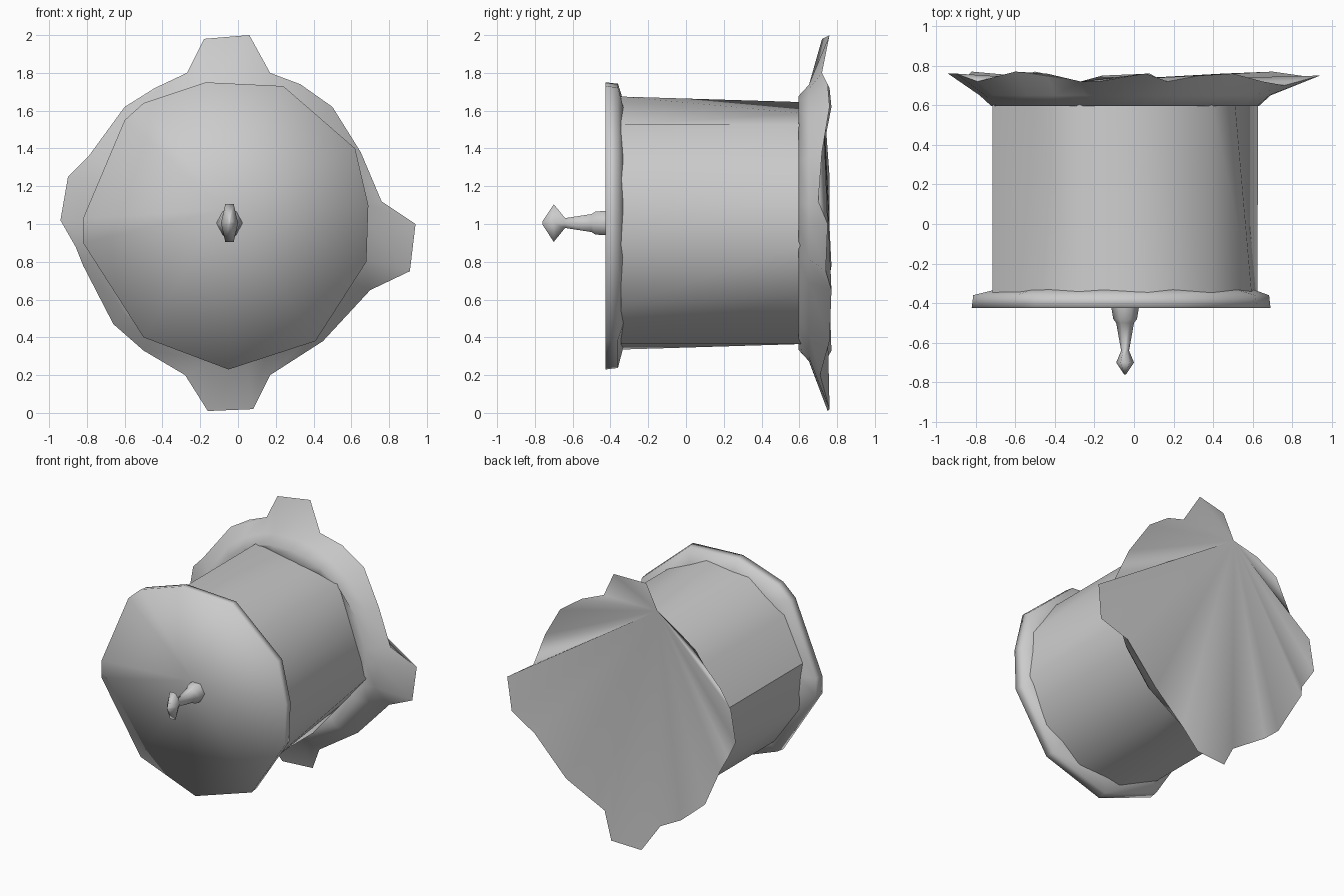
import bpy, bmesh, math
from mathutils import Vector

old = bpy.data.objects.get("Cube")
if old:
    bpy.data.objects.remove(old)

CX, CZ = -0.045, 1.005       # axis of the drum

grey = bpy.data.materials.new("light_grey")
grey.use_nodes = True
colour = (0.6, 0.6, 0.6, 1)
grey.diffuse_color = colour
grey.node_tree.nodes["Principled BSDF"].inputs["Base Color"].default_value = colour


def loft(name, rings, start=None, end=None, sharp_rail=None, sharp_end=False):
    """Join rings of points with quads; a cap is 'centre' or the index of a fan corner."""
    bm = bmesh.new()
    loops = [[bm.verts.new(p) for p in ring] for ring in rings]
    n = len(loops[0])
    for a, b in zip(loops, loops[1:]):
        for i in range(n):
            j = (i + 1) % n
            bm.faces.new((a[i], a[j], b[j], b[i]))
    for loop, cap in ((loops[0], start), (loops[-1], end)):
        if cap == "centre":
            mid = bm.verts.new(sum((v.co for v in loop), Vector()) / n)
            for i in range(n):
                bm.faces.new((mid, loop[i], loop[(i + 1) % n]))
        elif cap is not None:
            for k in range(1, n - 1):
                bm.faces.new((loop[cap], loop[(cap + k) % n], loop[(cap + k + 1) % n]))
    bmesh.ops.recalc_face_normals(bm, faces=bm.faces)
    for f in bm.faces:
        f.smooth = True
    if sharp_rail is not None:
        for a, b in zip(loops, loops[1:]):
            bm.edges.get((a[sharp_rail], b[sharp_rail])).smooth = False
    if sharp_end:
        for i in range(n):
            bm.edges.get((loops[-1][i - 1], loops[-1][i])).smooth = False
    mesh = bpy.data.meshes.new(name)
    bm.to_mesh(mesh)
    bm.free()
    mesh.materials.append(grey)
    obj = bpy.data.objects.new(name, mesh)
    bpy.context.collection.objects.link(obj)
    return obj


def polar(angle, rx, y, rz=None):
    rz = rx if rz is None else rz
    return (CX + rx * math.cos(angle), y, CZ + rz * math.sin(angle))


# Front disk: irregular plate with a short rim tucked against the drum
plate = [(-0.17, 1.75), (0.24, 1.73), (0.62, 1.4), (0.69, 1.1), (0.68, 0.8), (0.41, 0.38),
         (-0.05, 0.23), (-0.5, 0.4), (-0.82, 0.9), (-0.82, 1.03), (-0.6, 1.55), (-0.5, 1.64)]


def plate_ring(y, k):
    return [(CX + (x - CX) * k, y, CZ + (z - CZ) * k) for x, z in plate]


tuck = [polar(math.atan2(z - CZ, x - CX), 0.65, -0.33) for x, z in plate]
loft("front_disk", [plate_ring(-0.425, 1), plate_ring(-0.36, 0.99), tuck], start="centre")

# Drum: round at the front, easing to six sides at the back, with one hard seam
TURN = math.radians(110)
STEP = math.pi / 3


def hex_radius(a):
    return 0.59 / math.cos((a - TURN) % STEP - STEP / 2)


rails = [TURN + i * STEP / 2 for i in range(12)]
loft("drum", [[polar(a, 0.68, -0.345) for a in rails],
              [polar(a, hex_radius(a), 0.62) for a in rails]], sharp_rail=2)

# Back flange: ragged flared skirt with four horns, closed by a fan (x, z, y)
outline = [(0.06, 2.0, .76), (0.17, 1.8, .72), (0.33, 1.74, .75), (0.5, 1.62, .76),
           (0.65, 1.38, .72), (0.76, 1.12, .7), (0.94, 1.0, .75), (0.91, 0.75, .74),
           (0.7, 0.65, .77), (0.45, 0.38, .76), (0.17, 0.2, .71), (0.08, 0.02, .76),
           (-0.16, 0.01, .75), (-0.28, 0.2, .7), (-0.5, 0.33, .77), (-0.66, 0.47, .72),
           (-0.82, 0.78, .77), (-0.86, 0.88, .73), (-0.94, 1.02, .76), (-0.9, 1.25, .76),
           (-0.79, 1.36, .72), (-0.6, 1.62, .77), (-0.44, 1.72, .76), (-0.27, 1.8, .72),
           (-0.18, 1.98, .72)]
angles = [math.atan2(z - CZ, x - CX) for x, z, y in outline]

collar = [polar(a, hex_radius(a), 0.61) for a in angles]
inner = [polar(a, 0.675, 0.595) for a in angles]
middle = [polar(a, 0.735, 0.65) for a in angles]
outer = [(x, y, z) for x, z, y in outline]
loft("back_flange", [collar, inner, middle, outer], end=len(outline) - 2, sharp_end=True)

# Knob: tapering stem with a flat diamond tip (y, half width, half height)
profile = [(-0.42, .07, .075), (-0.48, .06, .07), (-0.5, .045, .055), (-0.64, .02, .03),
           (-0.7, .045, .115), (-0.76, .005, .01)]
loft("front_knob", [[polar(i * STEP, w, y, h) for i in range(6)]
                    for y, w, h in profile], end="centre")
